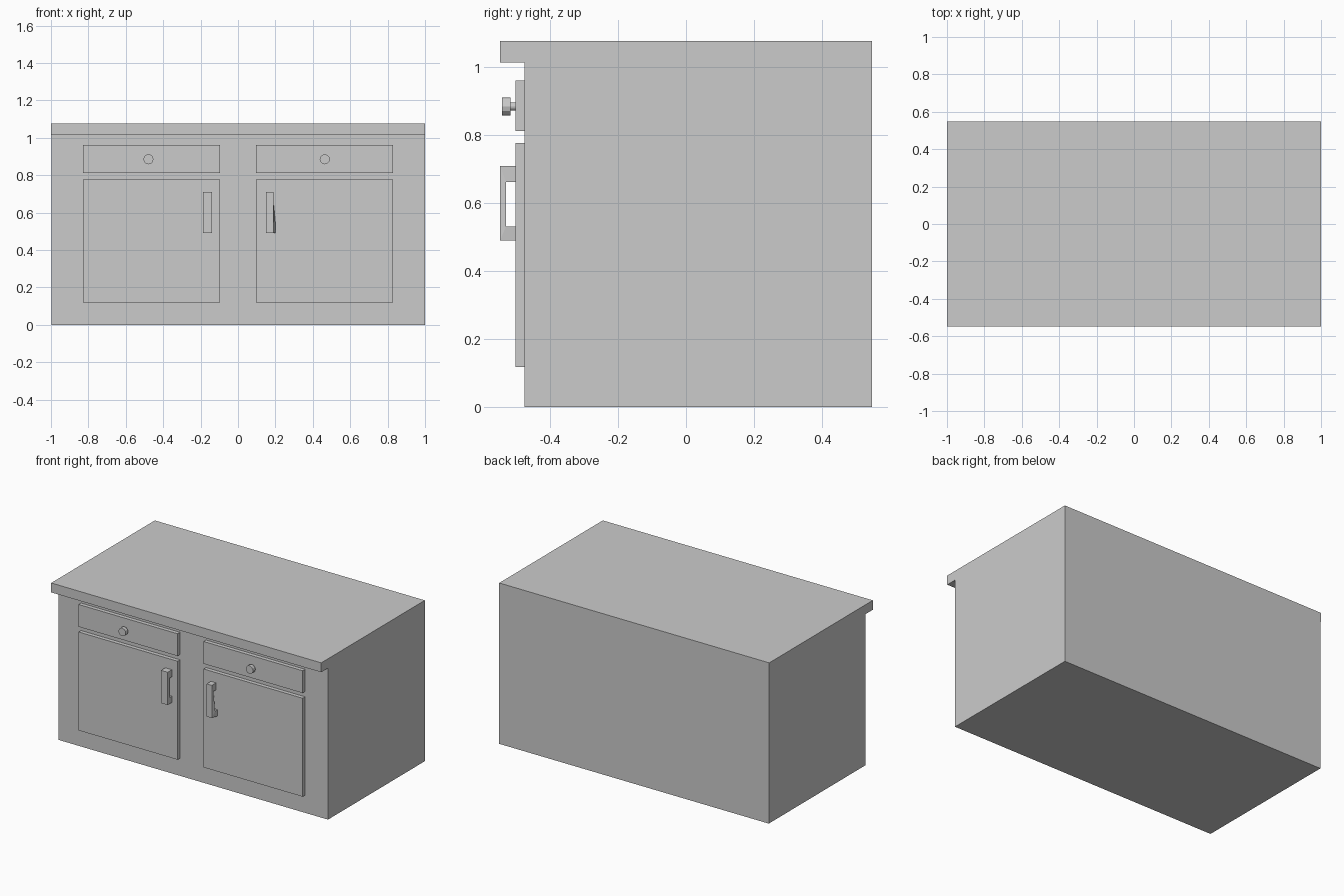
import bpy, bmesh, math
from mathutils import Matrix

if "Cube" in bpy.data.objects:
    bpy.data.objects.remove(bpy.data.objects["Cube"])


def finish(name, bm):
    bmesh.ops.recalc_face_normals(bm, faces=bm.faces)
    mesh = bpy.data.meshes.new(name)
    bm.to_mesh(mesh)
    bm.free()
    obj = bpy.data.objects.new(name, mesh)
    bpy.context.collection.objects.link(obj)
    return obj


def box(name, x0, x1, y0, y1, z0, z1):
    bm = bmesh.new()
    size = Matrix.Diagonal((x1 - x0, y1 - y0, z1 - z0, 1))
    centre = Matrix.Translation(((x0 + x1) / 2, (y0 + y1) / 2, (z0 + z1) / 2))
    bmesh.ops.create_cube(bm, size=1, matrix=centre @ size)
    return finish(name, bm)


def knob(name, x, z):
    # thin stem and wider head, both pointing forward
    bm = bmesh.new()
    for radius, y0, y1 in ((0.012, -0.52, -0.498), (0.027, -0.542, -0.517)):
        place = Matrix.Translation((x, (y0 + y1) / 2, z)) @ Matrix.Rotation(math.pi / 2, 4, 'X')
        bmesh.ops.create_cone(bm, cap_ends=True, segments=12, radius1=radius,
                              radius2=radius, depth=y1 - y0, matrix=place)
    return finish(name, bm)


# C-shaped pull profile in (y, z)
PULL = [(-0.501, 0.49), (-0.547, 0.49), (-0.547, 0.709), (-0.501, 0.709),
        (-0.501, 0.662), (-0.53, 0.662), (-0.53, 0.532), (-0.501, 0.532)]


def pull(name, x0, x1, foot_x1):
    # the lower foot may flare slightly sideways
    bm = bmesh.new()
    near = [bm.verts.new((x0, y, z)) for y, z in PULL]
    far = [bm.verts.new((foot_x1 if z < 0.6 and y > -0.54 else x1, y, z)) for y, z in PULL]
    for side in (near, far):
        for quad in ((0, 1, 6, 7), (1, 2, 5, 6), (2, 3, 4, 5)):
            bm.faces.new([side[i] for i in quad])
    n = len(PULL)
    for i in range(n):
        j = (i + 1) % n
        bm.faces.new((near[i], near[j], far[j], far[i]))
    return finish(name, bm)


# carcass and overhanging worktop
box("cabinet_body", -0.997, 1.0, -0.476, 0.548, 0.0, 1.014)
box("worktop", -1.0, 1.0, -0.548, 0.548, 1.014, 1.077)

# drawer front, door, knob and pull on each side
for side, x0, x1, knob_x, grip in (
        ("left", -0.829, -0.096, -0.479, (-0.187, -0.138, -0.138)),
        ("right", 0.097, 0.83, 0.464, (0.151, 0.189, 0.201))):
    box("drawer_front_" + side, x0, x1, -0.502, -0.474, 0.812, 0.961)
    box("door_" + side, x0, x1, -0.502, -0.474, 0.118, 0.777)
    knob("drawer_knob_" + side, knob_x, 0.885)
    pull("door_pull_" + side, *grip)
